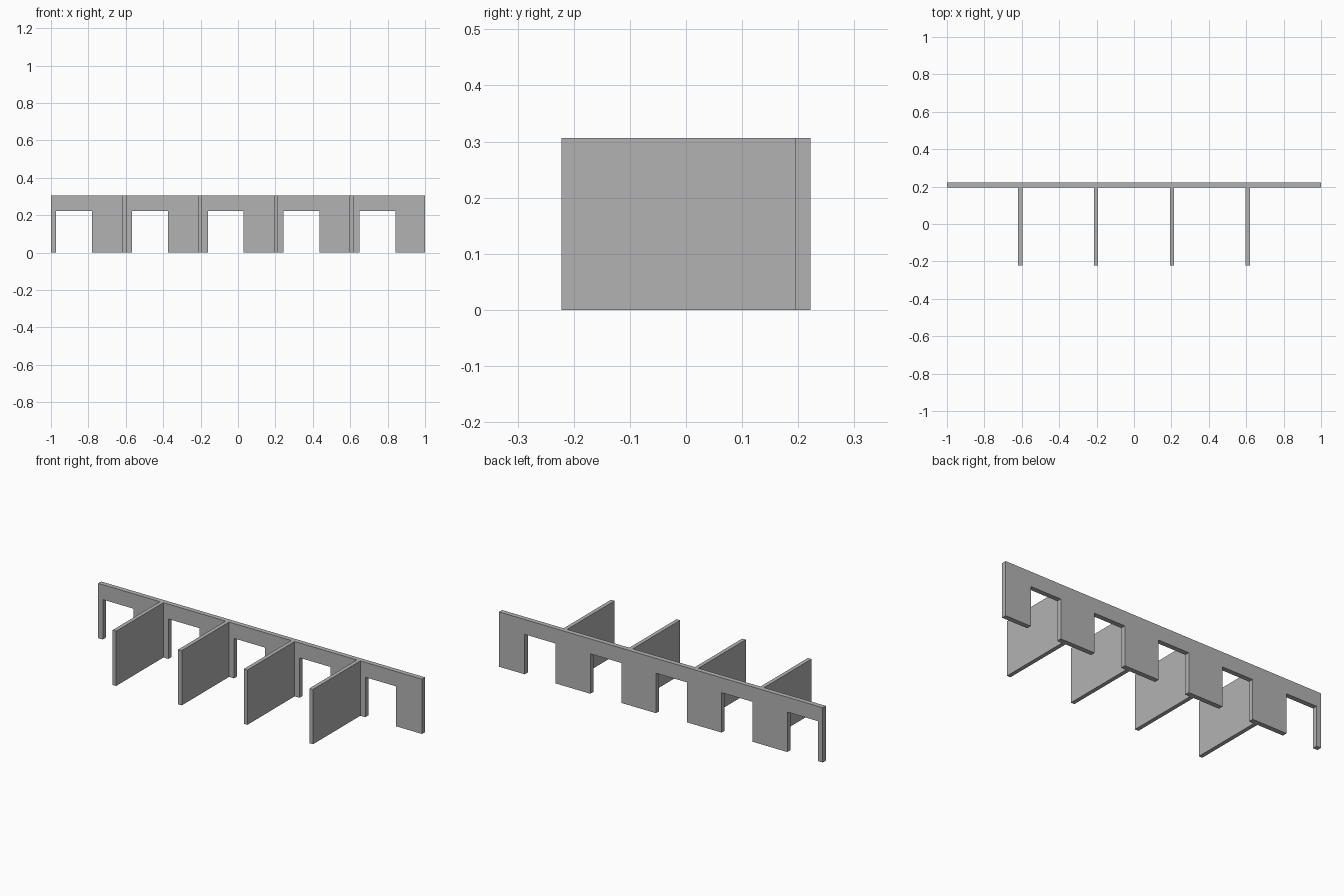
import bpy
import bmesh

if "Cube" in bpy.data.objects:
    bpy.data.objects.remove(bpy.data.objects["Cube"])

HEIGHT, DOOR_TOP = 0.306, 0.223
BACK, WALL_FRONT, FRONT = 0.222, 0.195, -0.222
SPACING = 0.4055
DOOR_WIDTH = 0.191

grey = bpy.data.materials.new("plain grey")
grey.use_nodes = True
colour = (0.45, 0.45, 0.45, 1)
grey.diffuse_color = colour
grey.node_tree.nodes["Principled BSDF"].inputs["Base Color"].default_value = colour


def extrude_profile(name, outline, y_front, y_back):
    """Make a solid from an x-z outline stretched along y."""
    bm = bmesh.new()
    face = bm.faces.new([bm.verts.new((x, y_front, z)) for x, z in outline])
    solid = bmesh.ops.extrude_face_region(bm, geom=[face])
    moved = [v for v in solid["geom"] if isinstance(v, bmesh.types.BMVert)]
    bmesh.ops.translate(bm, verts=moved, vec=(0, y_back - y_front, 0))
    bmesh.ops.recalc_face_normals(bm, faces=bm.faces)
    mesh = bpy.data.meshes.new(name)
    bm.to_mesh(mesh)
    bm.free()
    mesh.materials.append(grey)
    obj = bpy.data.objects.new(name, mesh)
    bpy.context.collection.objects.link(obj)
    return obj


# Long wall with five doorways open at the floor
outline = [(-1, HEIGHT), (-1, 0)]
for i in range(5):
    left = -0.972 + i * SPACING
    right = left + DOOR_WIDTH
    outline += [(left, 0), (left, DOOR_TOP), (right, DOOR_TOP), (right, 0)]
outline += [(1, 0), (1, HEIGHT)]
extrude_profile("doorway_wall", outline, WALL_FRONT, BACK)

# Four partitions between the bays
for i in range(4):
    x = (i - 1.5) * SPACING
    a, b = x - 0.011, x + 0.011
    extrude_profile(f"partition_{i + 1}",
                    [(a, 0), (b, 0), (b, HEIGHT), (a, HEIGHT)],
                    FRONT, WALL_FRONT)
